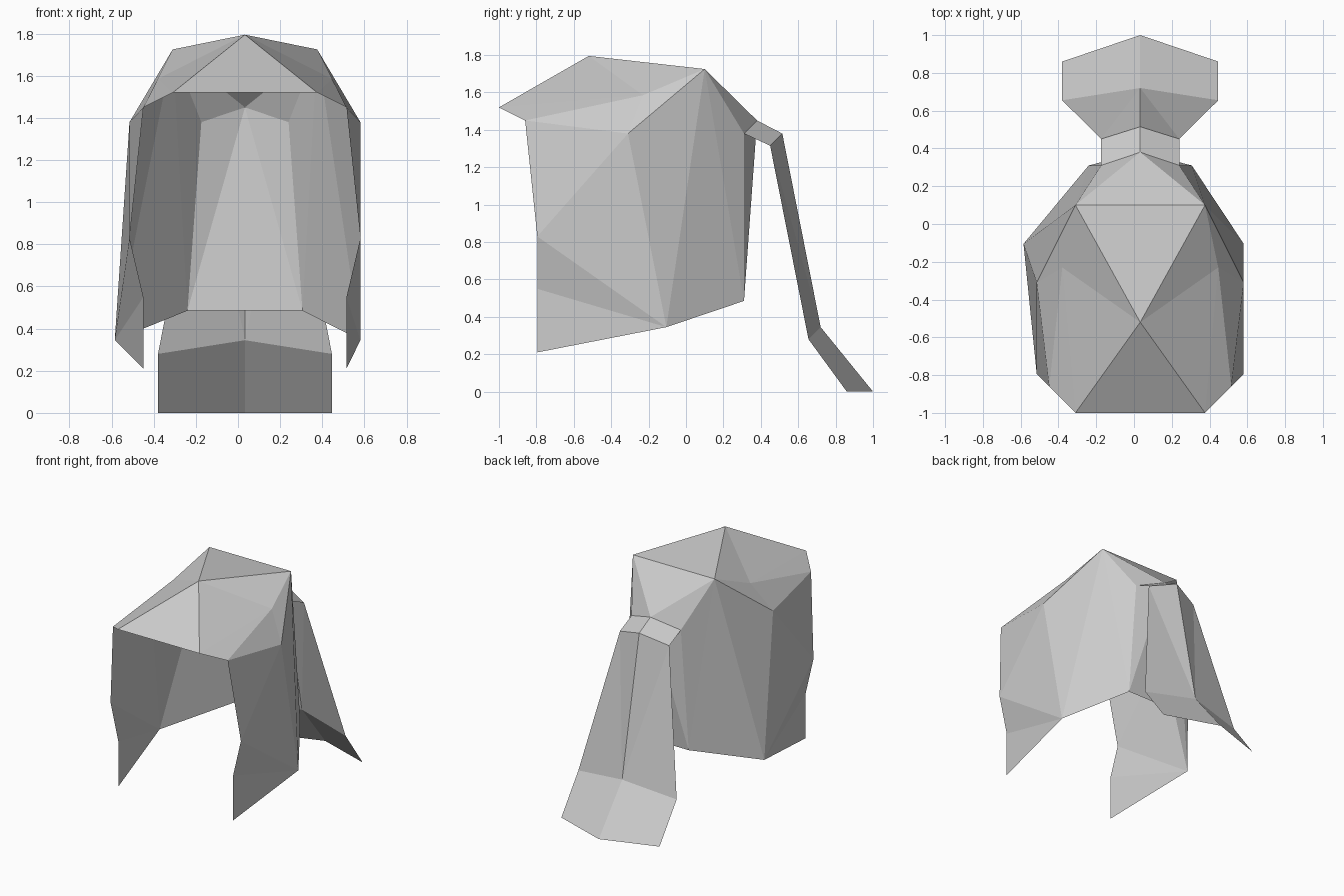
import bpy
import bmesh
from mathutils import Vector

cube = bpy.data.objects.get("Cube")
if cube:
    bpy.data.objects.remove(cube)

MID = 0.033                          # x of the symmetry plane
PIVOT = Vector((MID, -0.35, 0.9))    # middle of the head, faces point away from it

hair = bpy.data.materials.new("light_grey_hair")
hair.use_nodes = True
hair.diffuse_color = (0.6, 0.6, 0.6, 1)
hair.node_tree.nodes["Principled BSDF"].inputs["Base Color"].default_value = (0.6, 0.6, 0.6, 1)

# Named points of one half: distance from the symmetry plane, y, z
POINTS = {
    "top": (0, -0.52, 1.795),
    "crown": (0.343, 0.10, 1.725),
    "fringe": (0.343, -1.0, 1.52),
    "temple": (0.482, -0.86, 1.45),
    "brow": (0.413, -0.23, 1.585),
    "side": (0.548, -0.31, 1.38),
    "cheek": (0.548, -0.795, 0.83),
    "jaw": (0.482, -0.795, 0.55),
    "tip": (0.482, -0.795, 0.21),
    "hem": (0.548, -0.105, 0.345),
    "nape": (0.273, 0.31, 0.485),
    "root": (0, 0.38, 1.45),
    "root_side": (0.207, 0.31, 1.38),
    "band": (0, 0.515, 1.38),
    "band_side": (0.207, 0.45, 1.315),
    "tail": (0, 0.72, 0.345),
    "tail_side": (0.413, 0.655, 0.28),
    "end": (0, 1.0, 0),
    "end_side": (0.413, 0.86, 0),
}


def position(name, side):
    x, y, z = POINTS[name]
    # The right hem flares out a little further
    flare = 0.07 if name == "hem" and side < 0 else 0
    return Vector((MID + side * (x + flare), y, z))


def shell(name, half_faces, centre_faces=()):
    """Open shell: half faces on both sides, plus faces across the middle."""
    bm = bmesh.new()

    def add(points):
        face = bm.faces.new([bm.verts.new(p) for p in points])
        face.normal_update()
        if face.normal.dot(face.calc_center_median() - PIVOT) < 0:
            face.normal_flip()

    for side in (1, -1):
        for names in half_faces:
            add([position(n, side) for n in names.split()])
    for names in centre_faces:
        # A leading minus picks the right-hand twin
        add([position(n.lstrip("-"), -1 if n[0] == "-" else 1) for n in names.split()])
    bmesh.ops.remove_doubles(bm, verts=bm.verts, dist=0.0005)
    mesh = bpy.data.meshes.new(name)
    bm.to_mesh(mesh)
    bm.free()
    mesh.materials.append(hair)
    obj = bpy.data.objects.new(name, mesh)
    bpy.context.collection.objects.link(obj)
    return obj


# Main hair: crown, fringe, side locks and back
shell("hair_cap", [
    "top crown brow",
    "top brow fringe",
    "fringe brow temple",
    "brow side temple",
    "brow crown side",
    "temple side cheek",
    "side hem cheek",
    "cheek hem jaw",
    "jaw hem tip",
    "side crown hem",
    "crown nape hem",
    "crown root_side nape",
    "crown root root_side",
    "root nape root_side",
], [
    "top -crown crown",
    "top fringe -fringe",
    "crown -crown root",
    "root -nape nape",
])

# Band joining the ponytail to the back of the head
shell("ponytail_band", ["root band band_side root_side"])

# Hanging sheet with a flared end
shell("ponytail", [
    "band tail band_side",
    "band_side tail tail_side",
    "tail end end_side tail_side",
])
